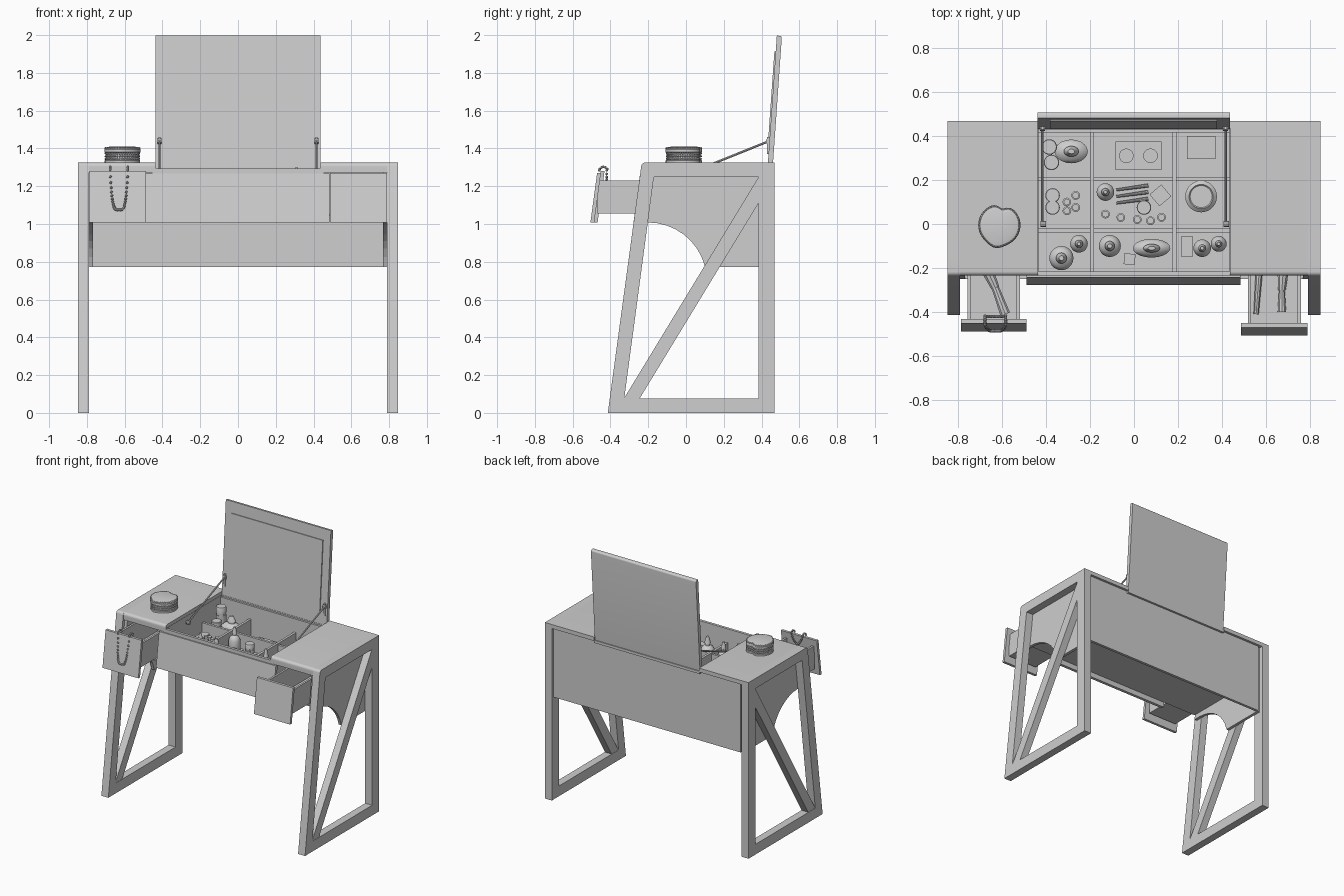
import bpy, bmesh, math, random
from mathutils import Vector, Matrix

if "Cube" in bpy.data.objects:
    bpy.data.objects.remove(bpy.data.objects["Cube"], do_unlink=True)
random.seed(4)

grey = bpy.data.materials.new("plain_grey")
grey.use_nodes = True
grey.diffuse_color = (0.62, 0.62, 0.62, 1)
grey.node_tree.nodes["Principled BSDF"].inputs["Base Color"].default_value = (0.62, 0.62, 0.62, 1)


def finish(name, bm, smooth=False):
    bmesh.ops.recalc_face_normals(bm, faces=bm.faces)
    mesh = bpy.data.meshes.new(name)
    bm.to_mesh(mesh)
    bm.free()
    mesh.materials.append(grey)
    ob = bpy.data.objects.new(name, mesh)
    bpy.context.collection.objects.link(ob)
    if smooth:
        bpy.ops.object.select_all(action='DESELECT')
        ob.select_set(True)
        bpy.context.view_layer.objects.active = ob
        bpy.ops.object.shade_smooth_by_angle(angle=math.radians(35))
    return ob


def box(name, x, y, z, turn=0):
    """Box from (low, high) pairs, optionally turned about z."""
    bm = bmesh.new()
    bmesh.ops.create_cube(bm, size=1)
    for v in bm.verts:
        v.co = Matrix.Rotation(turn, 3, 'Z') @ Vector((v.co.x * (x[1] - x[0]), v.co.y * (y[1] - y[0]), v.co.z * (z[1] - z[0])))
        v.co += Vector((sum(x), sum(y), sum(z))) / 2
    return finish(name, bm)


def prism(name, profile, x, smooth=False):
    """Extrude a (y, z) profile between two x values."""
    bm = bmesh.new()
    face = bm.faces.new([bm.verts.new((x[0], y, z)) for y, z in profile])
    ext = bmesh.ops.extrude_face_region(bm, geom=[face])["geom"]
    bmesh.ops.translate(bm, vec=(x[1] - x[0], 0, 0), verts=[v for v in ext if isinstance(v, bmesh.types.BMVert)])
    return finish(name, bm, smooth)


def arc(cy, cz, r, start, end, n=8):
    angles = [math.radians(start + (end - start) * i / n) for i in range(n + 1)]
    return [(cy + r * math.cos(a), cz + r * math.sin(a)) for a in angles]


def lathe(name, at, profile, stretch=1.0, outline=lambda a: 1.0, n=20):
    """Stack rings of (radius, height) and cap both ends."""
    bm = bmesh.new()
    rings = []
    for r, h in profile:
        rings.append([bm.verts.new((at[0] + r * outline(t) * math.cos(t), at[1] + r * outline(t) * stretch * math.sin(t), at[2] + h))
                      for t in (math.tau * i / n for i in range(n))])
    for a, b in zip(rings, rings[1:]):
        for i in range(n):
            j = (i + 1) % n
            bm.faces.new((a[i], a[j], b[j], b[i]))
    bm.faces.new(rings[0])
    bm.faces.new(rings[-1])
    return finish(name, bm, True)


def rod(name, a, b, r1, r2=None, n=10):
    a, b = Vector(a), Vector(b)
    bm = bmesh.new()
    bmesh.ops.create_cone(bm, cap_ends=True, segments=n, radius1=r1, radius2=r1 if r2 is None else r2, depth=(b - a).length)
    bm.transform(Matrix.Translation((a + b) / 2) @ (b - a).to_track_quat('Z', 'Y').to_matrix().to_4x4())
    return finish(name, bm, True)


def beads(name, points, r):
    bm = bmesh.new()
    for p in points:
        bmesh.ops.create_icosphere(bm, subdivisions=1, radius=r, matrix=Matrix.Translation(p))
    return finish(name, bm, True)


TOP, SLOPE, LOW = 1.325, 0.135, 0.772


def lean(z):
    """Front y of the leaning legs at height z."""
    return -0.414 + SLOPE * z


# Side frames and inner side panels
for side, s in (("right", -1), ("left", 1)):
    span = (s * 0.79, s * 0.848)
    prism(side + "_front_leg", [(-0.414, 0), (-0.337, 0), (-0.16, TOP)] + arc(-0.217, TOP - 0.02, 0.02, 90, 172), span, True)
    box(side + "_back_leg", sorted(span), (0.385, 0.468), (0, TOP))
    box(side + "_foot_rail", sorted(span), (-0.34, 0.385), (0, 0.077))
    prism(side + "_top_rail", [(-0.17, 1.25), (0.385, 1.25), (0.385, TOP), (-0.161, TOP)], span)
    prism(side + "_brace", [(-0.328, 0.077), (-0.245, 0.077), (0.385, 1.112), (0.385, 1.25)], (s * 0.792, s * 0.846))
    prism(side + "_side_panel", [(-0.215, 1.30), (-0.25, 1.008)] + arc(-0.2, 0.698, 0.31, 90, 15)
          + [(0.10, LOW), (0.44, LOW), (0.44, 1.30)], (s * 0.768, s * 0.79))
    # Fixed top with rounded front edge
    prism(side + "_top_board", [(0.468, 1.295), (0.468, TOP)] + arc(-0.215, TOP - 0.02, 0.02, 90, 180) + [(-0.235, 1.295)],
          (s * 0.437, s * 0.79), True)
    box(side + "_drawer_divider", sorted((s * 0.435, s * 0.455)), (-0.235, 0.435), (1.045, 1.30))

# Carcass
box("back_panel", (-0.77, 0.79), (0.43, 0.45), (LOW, 1.295))
box("back_lip", (-0.44, 0.44), (0.43, 0.466), (1.28, 1.3))
box("carcass_floor", (-0.768, 0.768), (-0.25, 0.435), (1.043, 1.054))
box("front_rail", (-0.79, 0.79), (-0.235, -0.215), (1.272, 1.295))
prism("centre_front", [(lean(1.008), 1.008), (lean(1.008) + 0.022, 1.008), (lean(1.268) + 0.022, 1.268), (lean(1.268), 1.268)],
      (-0.488, 0.485))

# Vanity tray with dividers
BASE = 1.06
box("tray_floor", (-0.435, 0.435), (-0.235, 0.43), (1.05, BASE))
box("tray_front_wall", (-0.435, 0.435), (-0.235, -0.217), (1.05, 1.272))
box("tray_back_wall", (-0.435, 0.435), (0.415, 0.43), (1.05, 1.29))
for x in (-0.19, 0.185):
    box("tray_divider_long", (x - 0.009, x + 0.009), (-0.217, 0.415), (BASE, 1.19))
for y in (-0.03, 0.205):
    box("tray_divider_cross", (-0.435, 0.435), (y - 0.009, y + 0.009), (BASE, 1.18))

# Open lid with mirror, built upright then leaned back
tilt = Matrix.Translation((0, 0.432, 1.30)) @ Matrix.Rotation(-math.atan(0.07), 4, 'X')
lid = prism("lid", [(0, 0), (0.027, 0)] + arc(0.015, 0.687, 0.012, 0, 90, 5) + [(0, 0.699)], (-0.438, 0.437), True)
mirror = box("mirror", (-0.382, 0.378), (-0.007, 0.002), (0.1, 0.614))
for ob in (lid, mirror):
    ob.data.transform(tilt)

# Lid stays
for s in (-1, 1):
    x = s * 0.416
    rod("lid_stay", (x, 0.0, 1.262), (x, 0.437, 1.438), 0.006)
    box("stay_mount", (x - 0.006, x + 0.006), (0.43, 0.45), (1.37, 1.46))
    rod("stay_pivot", (x - 0.011, 0.436, 1.438), (x + 0.011, 0.436, 1.438), 0.014)
    rod("stay_slider", (x - 0.009, 0.0, 1.262), (x + 0.016, 0.0, 1.262), 0.014)

# Pulled out drawers
for side, x0, x1, front, top in (("right", -0.787, -0.488, -0.488, 1.28), ("left", 0.487, 0.788, -0.506, 1.27)):
    back = front + SLOPE * (top - 1.008)
    prism(side + "_drawer_front", [(front, 1.008), (front + 0.02, 1.008), (back + 0.02, top), (back, top)], (x0, x1))
    a, b, y0, y1 = x0 + 0.03, x1 - 0.03, back + 0.002, 0.12
    box(side + "_drawer_floor", (a, b), (y0, y1), (1.055, 1.07))
    box(side + "_drawer_back", (a, b), (y1 - 0.015, y1), (1.055, 1.23))
    for x in (a, b - 0.015):
        box(side + "_drawer_side", (x, x + 0.015), (y0, y1), (1.055, 1.23))

# Drawer contents
rod("hair_brush_handle", (-0.585, -0.41, 1.095), (-0.63, -0.29, 1.095), 0.024, 0.018)
rod("hair_brush_head", (-0.63, -0.29, 1.095), (-0.69, -0.16, 1.095), 0.02, 0.034)
rod("comb", (0.555, -0.41, 1.085), (0.57, -0.20, 1.085), 0.012, 0.017)
rod("brush_handle", (0.672, -0.40, 1.09), (0.672, -0.30, 1.09), 0.02, 0.014)
rod("brush_head", (0.672, -0.30, 1.09), (0.68, -0.18, 1.09), 0.018, 0.03)

# Bottles and jars: x, y, radius, height, stretch
for x, y, r, h, st in ((-0.285, 0.33, 0.075, 0.16, 0.72), (-0.33, -0.155, 0.055, 0.18, 1), (-0.25, -0.09, 0.04, 0.2, 1),
                       (-0.11, -0.1, 0.05, 0.2, 1), (0.08, -0.11, 0.085, 0.18, 0.5), (0.31, -0.11, 0.04, 0.24, 1),
                       (0.385, -0.09, 0.036, 0.21, 1), (-0.13, 0.145, 0.04, 0.19, 1)):
    lathe("bottle", (x, y, BASE), [(r * 0.9, 0), (r, 0.01), (r, h * 0.5), (r * 0.75, h * 0.62), (r * 0.35, h * 0.68),
                                   (r * 0.35, h * 0.75), (r * 0.45, h * 0.76), (r * 0.2, h)], st)
for x, y, r, h in ((-0.385, 0.35, 0.035, 0.2), (-0.375, 0.28, 0.035, 0.12), (0.045, 0.075, 0.033, 0.14),
                   (-0.37, 0.13, 0.033, 0.08), (-0.37, 0.075, 0.033, 0.08)):
    lathe("jar", (x, y, BASE), [(r, 0), (r, h * 0.7), (r * 0.92, h * 0.7), (r * 0.92, h * 0.75), (r, h * 0.76), (r, h * 0.97), (r * 0.92, h)])
lathe("powder_bowl", (0.305, 0.125, BASE), [(0.05, 0), (0.072, 0.03), (0.072, 0.06), (0.055, 0.075), (0.05, 0.07)], n=28)
for x, y in ((-0.305, 0.1), (-0.265, 0.13), (-0.265, 0.075), (-0.305, 0.06), (-0.13, 0.045), (-0.06, 0.03),
             (0.015, 0.02), (0.075, 0.015), (0.125, 0.03)):
    h = random.uniform(0.08, 0.11)
    lathe("lipstick", (x, y, BASE), [(0.02, 0), (0.02, h * 0.5), (0.015, h * 0.52), (0.015, h)], n=12)

# Boxes, palettes and pencils
box("palette", (-0.085, 0.125), (0.245, 0.375), (BASE, BASE + 0.04))
for x in (-0.035, 0.075):
    lathe("palette_pan", (x, 0.31, BASE + 0.04), [(0.033, 0), (0.033, 0.015)])
box("small_case", (0.24, 0.37), (0.295, 0.4), (BASE, BASE + 0.08))
box("square_compact", (0.085, 0.155), (0.095, 0.165), (BASE, BASE + 0.03), math.radians(40))
box("small_carton", (-0.045, 0.005), (-0.185, -0.135), (BASE, BASE + 0.1), -0.1)
box("perfume_block", (0.215, 0.265), (-0.15, -0.055), (BASE, BASE + 0.12))
for y in (0.105, 0.135, 0.165):
    rod("pencil", (-0.08, y - 0.01, BASE + 0.01), (0.065, y + 0.01, BASE + 0.01), 0.006, 0.009)


# Heart shaped trinket box with beaded bands
def heart(t):
    d = (t - math.radians(80) + math.pi) % math.tau - math.pi
    return 1 - 0.2 * math.exp(-(d / 0.3) ** 2) + 0.1 * math.exp(-((abs(d) - math.pi) / 0.35) ** 2)


center = (-0.612, -0.005, TOP)
lathe("trinket_box", center, [(0.094, 0), (0.094, 0.012), (0.088, 0.014), (0.088, 0.052), (0.096, 0.055), (0.096, 0.07),
                              (0.088, 0.08), (0.07, 0.084)], 1, heart, 48)
for ring, h in ((0.089, 0.02), (0.089, 0.034), (0.089, 0.048), (0.09, 0.076)):
    beads("trinket_beads", [Vector(center) + Vector((ring * heart(t) * math.cos(t), ring * heart(t) * math.sin(t), h))
                            for t in (math.tau * i / 44 for i in range(44))], 0.006)

# Bead necklace draped over the right drawer front
strand = []
for i in range(37):
    u = -1 + i / 18
    z = 1.075 + 0.21 * abs(u) ** 3.2
    strand.append(Vector((-0.63 + 0.047 * math.copysign(abs(u) ** 0.7, u), -0.496 + SLOPE * (z - 1.01), z)))
for s in (-1, 1):
    for k in range(5):
        strand.append(Vector((-0.63 + s * 0.047, -0.457 + 0.01 * k, 1.291 + 0.012 * math.sin(math.pi * k / 4))))
for i in range(13):
    u = -1 + i / 6
    strand.append(Vector((-0.63 + 0.047 * u, -0.42, 1.22 + 0.065 * u * u)))
beads("necklace", strand, 0.008)
